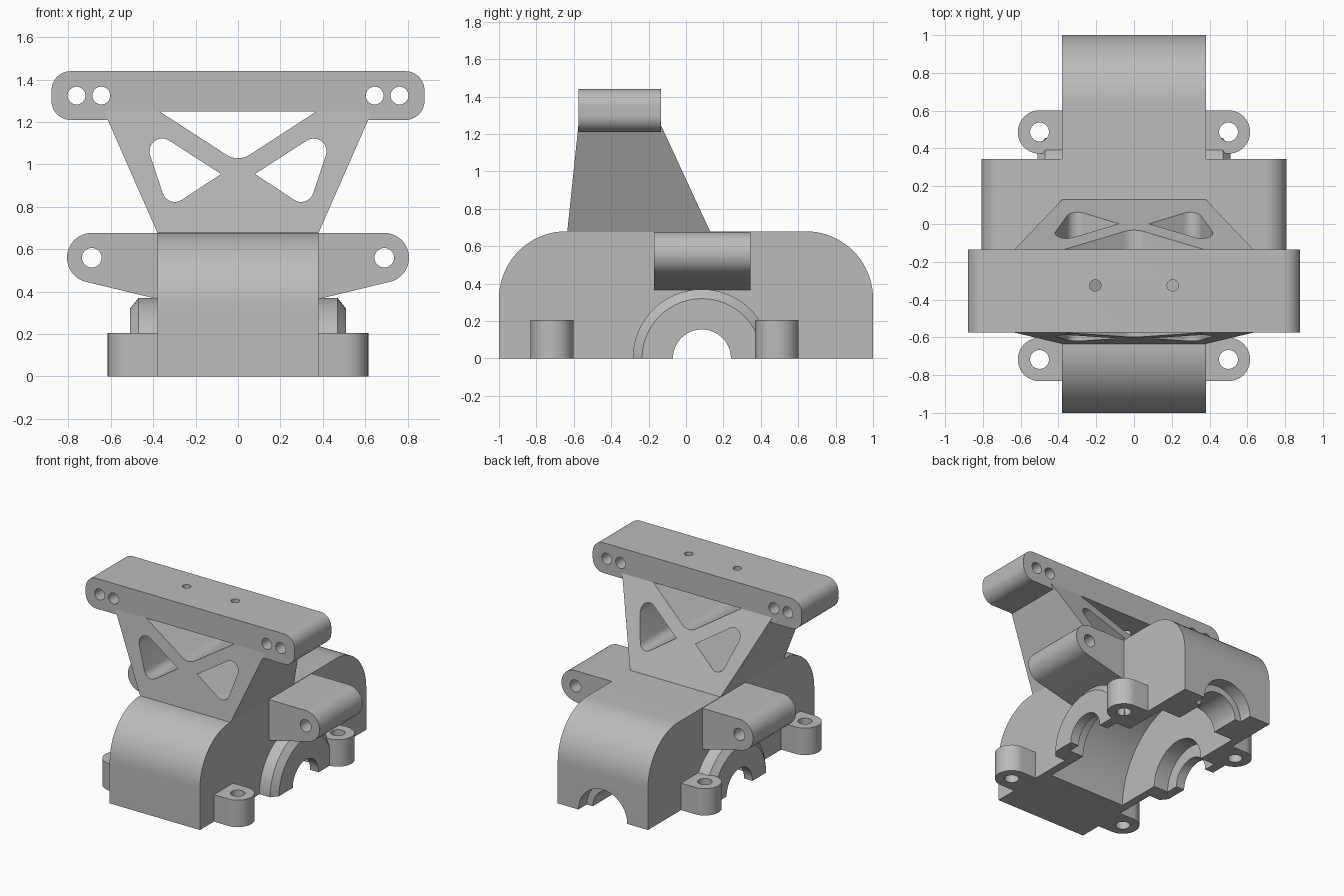
import bpy, bmesh, math
from mathutils import Vector

if "Cube" in bpy.data.objects:
    bpy.data.objects.remove(bpy.data.objects["Cube"])

grey = bpy.data.materials.new("light_grey")
grey.diffuse_color = (0.50, 0.50, 0.50, 1)
grey.use_nodes = True
grey.node_tree.nodes["Principled BSDF"].inputs["Base Color"].default_value = grey.diffuse_color


def place(axis, u, v, w):
    """Cross-section (u, v) with w along the axis."""
    return {"x": (w, u, v), "y": (u, w, v), "z": (u, v, w)}[axis]


def rings_to_object(name, rings):
    """Skin closed rings of equal length and cap both ends."""
    bm = bmesh.new()
    loops = [[bm.verts.new(p) for p in ring] for ring in rings]
    n = len(loops[0])
    for a, b in zip(loops, loops[1:]):
        for i in range(n):
            j = (i + 1) % n
            bm.faces.new((a[i], a[j], b[j], b[i]))
    bm.faces.new(loops[0])
    bm.faces.new(loops[-1])
    bmesh.ops.recalc_face_normals(bm, faces=bm.faces)
    mesh = bpy.data.meshes.new(name)
    bm.to_mesh(mesh)
    bm.free()
    mesh.materials.append(grey)
    obj = bpy.data.objects.new(name, mesh)
    bpy.context.collection.objects.link(obj)
    return obj


def prism(name, pts, axis, lo, hi):
    return rings_to_object(name, [[place(axis, u, v, w) for u, v in pts] for w in (lo, hi)])


def lathe(name, profile, axis, cu, cv, n=64):
    """Turn (radius, position) pairs around an axis through (cu, cv)."""
    turn = [2 * math.pi * i / n for i in range(n)]
    return rings_to_object(name, [[place(axis, cu + r * math.cos(t), cv + r * math.sin(t), w)
                                   for t in turn] for r, w in profile])


def fillet(corners, steps=12):
    """Polygon from (u, v, radius) corners, rounded where radius > 0."""
    out = []
    for i, (u, v, r) in enumerate(corners):
        p = Vector((u, v))
        if r == 0:
            out.append((u, v))
            continue
        a = (Vector(corners[i - 1][:2]) - p).normalized()
        b = (Vector(corners[(i + 1) % len(corners)][:2]) - p).normalized()
        half = a.angle(b) / 2
        c = p + (a + b).normalized() * (r / math.sin(half))
        start = p + a * (r / math.tan(half)) - c
        end = p + b * (r / math.tan(half)) - c
        sweep = math.atan2(start.x * end.y - start.y * end.x, start.dot(end))
        for k in range(steps + 1):
            t = sweep * k / steps
            out.append((c.x + start.x * math.cos(t) - start.y * math.sin(t),
                        c.y + start.x * math.sin(t) + start.y * math.cos(t)))
    return out


def boolean(obj, others, operation="DIFFERENCE"):
    bpy.context.view_layer.objects.active = obj
    for other in others:
        mod = obj.modifiers.new("bool", "BOOLEAN")
        mod.operation, mod.solver, mod.object = operation, "EXACT", other
        bpy.ops.object.modifier_apply(modifier=mod.name)
        bpy.data.objects.remove(other)


def hole(axis, u, v, r, lo, hi):
    return lathe("hole", [(r, lo), (r, hi)], axis, u, v, 32)


AXLE_Y = 0.085

# Housing with rounded ends
housing = prism("housing", fillet([(-1, 0, 0), (1, 0, 0), (1, 0.68, 0.36), (-1, 0.68, 0.36)], 20),
                "x", -0.38, 0.38)

# Chamfered axle bosses on both sides
boolean(housing, [lathe("boss", [(0.37, s * 0.35), (0.37, s * 0.47), (0.32, s * 0.51)],
                        "x", AXLE_Y, 0) for s in (-1, 1)], "UNION")

# Open underside, gear cavity, axle bore with bearing seats, rear shaft bore
boolean(housing, [
    prism("under", [(-2, -1), (2, -1), (2, 0), (-2, 0)], "x", -1, 1),
    lathe("cavity", [(0.59, -0.32), (0.59, 0.32)], "x", AXLE_Y, 0, 96),
    lathe("axle_bore", [(0.155, -0.6), (0.155, -0.44), (0.25, -0.44),
                        (0.25, 0.44), (0.155, 0.44), (0.155, 0.6)], "x", AXLE_Y, 0),
    lathe("shaft_bore", [(0.155, 0.3), (0.155, 0.9), (0.205, 0.9), (0.205, 1.1)], "y", 0, 0),
])

# Screw tabs at the four lower corners
for s, side in ((-1, "left"), (1, "right")):
    for y, end in ((-0.717, "front"), (0.487, "rear")):
        arc = [(s * (0.5 + 0.115 * math.cos(t)), y + 0.115 * math.sin(t))
               for t in [math.pi * (k / 20 - 0.5) for k in range(21)]]
        tab = prism(f"{end}_{side}_screw_tab",
                    [(s * 0.36, y - 0.115)] + arc + [(s * 0.36, y + 0.115)], "z", 0, 0.205)
        boolean(tab, [hole("z", s * 0.5, y, 0.05, -0.1, 0.3)])

    # Side arms with a pivot hole
    cu, cv, r = 0.69, 0.56, 0.117
    arc = [(s * (cu + r * math.cos(t)), cv + r * math.sin(t))
           for t in [math.radians(90 - k * 165 / 20) for k in range(21)]]
    arm = prism(f"{side}_arm", [(s * 0.36, 0.677)] + arc + [(s * 0.36, 0.36)],
                "y", -0.172, 0.345)
    boolean(arm, [hole("y", s * cu, cv, 0.046, -0.5, 0.5)])

# Tapered tower with truss openings
tower = rings_to_object("tower", [
    [(-w, y0, z), (w, y0, z), (w, y1, z), (-w, y1, z)]
    for w, y0, y1, z in ((0.38, -0.635, 0.13, 0.677), (0.632, -0.575, -0.135, 1.25))])
boolean(tower, [prism("opening", fillet([(s * 0.468, 1.205, 0.06), (s * 0.08, 0.955, 0),
                                         (s * 0.33, 0.79, 0.06)]), "y", -1, 1) for s in (-1, 1)])
boolean(tower, [prism("opening", fillet([(-0.371, 1.2505, 0), (0.371, 1.2505, 0),
                                         (0, 1.01, 0.1)]), "y", -1, 1)])

# Top bar, notched above the openings' upper edge by its own thickness
bar = prism("top_bar", fillet([(-0.88, 1.21, 0.09), (0.88, 1.21, 0.09),
                               (0.88, 1.44, 0.09), (-0.88, 1.44, 0.09)]), "y", -0.575, -0.135)
boolean(bar, [prism("notch", [(-0.371, 1.25), (0.371, 1.25), (0.309, 1.2), (-0.309, 1.2)],
                    "y", -1, 1)])
boolean(bar, [hole("y", s * x, 1.325, 0.042, -1, 1) for s in (-1, 1) for x in (0.645, 0.762)]
        + [hole("z", s * 0.205, -0.325, 0.03, 1.1, 1.6) for s in (-1, 1)])

# Smooth the round surfaces, keep edges sharp
for obj in list(bpy.context.scene.objects):
    bpy.ops.object.select_all(action="DESELECT")
    obj.select_set(True)
    bpy.context.view_layer.objects.active = obj
    bpy.ops.object.shade_smooth_by_angle(angle=math.radians(30))
